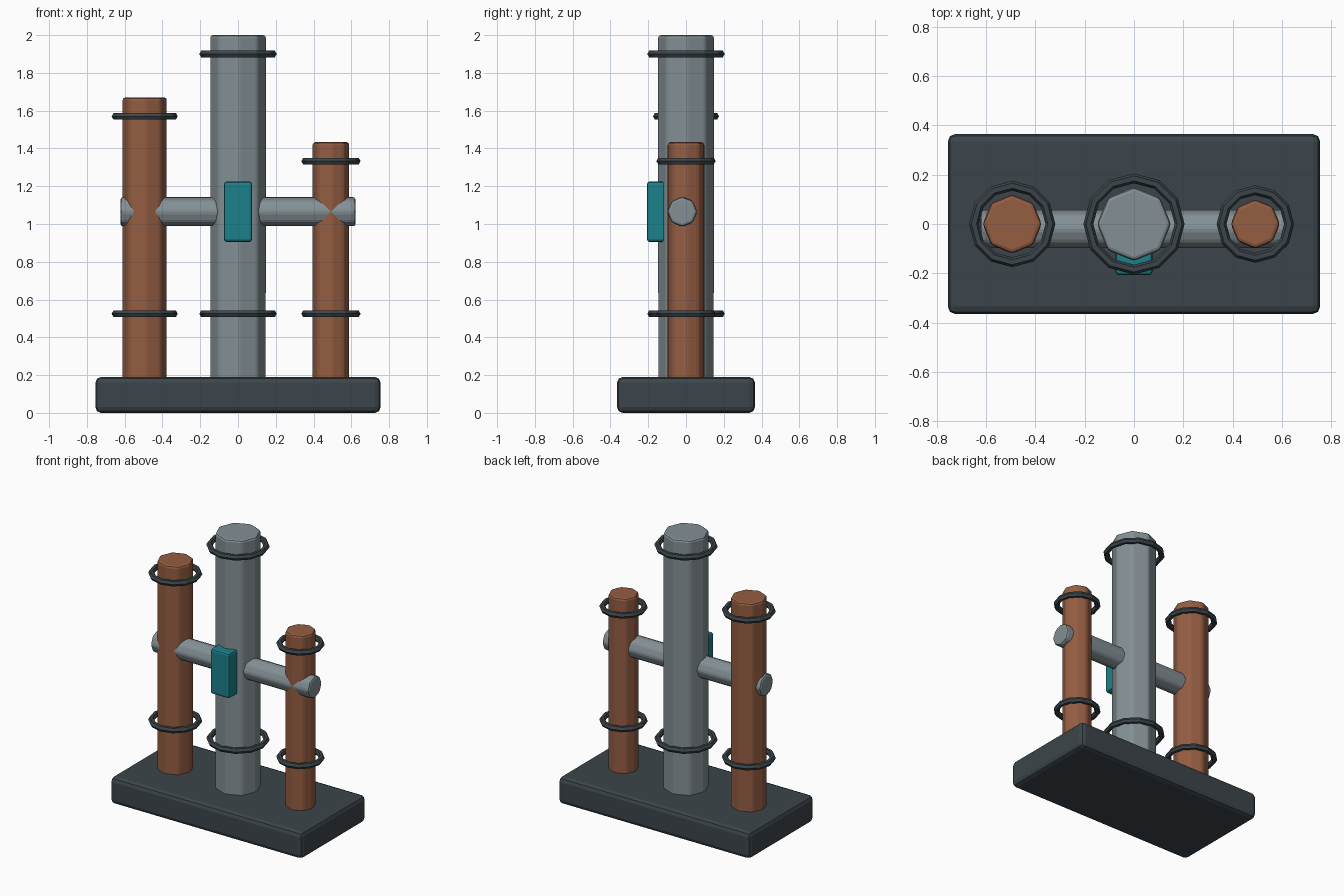
import bpy, math

if "Cube" in bpy.data.objects:
    bpy.data.objects.remove(bpy.data.objects["Cube"])


def material(name, rgb):
    m = bpy.data.materials.new(name)
    m.diffuse_color = (*rgb, 1)
    m.use_nodes = True
    m.node_tree.nodes["Principled BSDF"].inputs["Base Color"].default_value = m.diffuse_color
    return m


STEEL = material("steel", (0.23, 0.28, 0.30))
COPPER = material("copper", (0.30, 0.11, 0.055))
DARK = material("dark_metal", (0.045, 0.06, 0.07))
TEAL = material("teal", (0.012, 0.22, 0.26))


def finish(name, mat, bevel=0.0, segments=2):
    o = bpy.context.object
    o.name = name
    o.data.materials.append(mat)
    if bevel:
        b = o.modifiers.new("bevel", 'BEVEL')
        b.width = bevel
        b.segments = segments
    return o


def box(name, center, size, mat, bevel):
    bpy.ops.mesh.primitive_cube_add(size=1, location=center)
    bpy.context.object.scale = size
    bpy.ops.object.transform_apply(location=False, rotation=False, scale=True)
    return finish(name, mat, bevel)


def rod(name, center, r, length, mat, rot=(0, 0, 0)):
    bpy.ops.mesh.primitive_cylinder_add(vertices=8, radius=r, depth=length,
                                        location=center, rotation=rot)
    return finish(name, mat, 0.015)


def ring(name, x, z, major):
    bpy.ops.mesh.primitive_torus_add(location=(x, 0, z), major_radius=major,
                                     minor_radius=0.02, major_segments=12,
                                     minor_segments=6)
    return finish(name, DARK)


# Base slab
box("base", (0, 0, 0.095), (1.51, 0.73, 0.19), DARK, 0.03)

# Upright pipes, each with a lower and an upper collar ring
bottom = 0.1
for side, x, r, top, major, mat in (("left", -0.494, 0.12, 1.67, 0.155, COPPER),
                                    ("center", 0, 0.15, 2.0, 0.185, STEEL),
                                    ("right", 0.492, 0.10, 1.433, 0.137, COPPER)):
    rod(side + "_pipe", (x, 0, (top + bottom) / 2), r, top - bottom, mat)
    ring(side + "_lower_ring", x, 0.525, major)
    ring(side + "_upper_ring", x, top - 0.1, major)

# Cross pipe running through all three uprights
rod("cross_pipe", (0, -0.02, 1.065), 0.08, 1.245, STEEL, (0, math.pi / 2, 0))

# Gauge plate on the front of the central pipe
box("gauge_plate", (0, -0.155, 1.065), (0.15, 0.105, 0.32), TEAL, 0.015)
